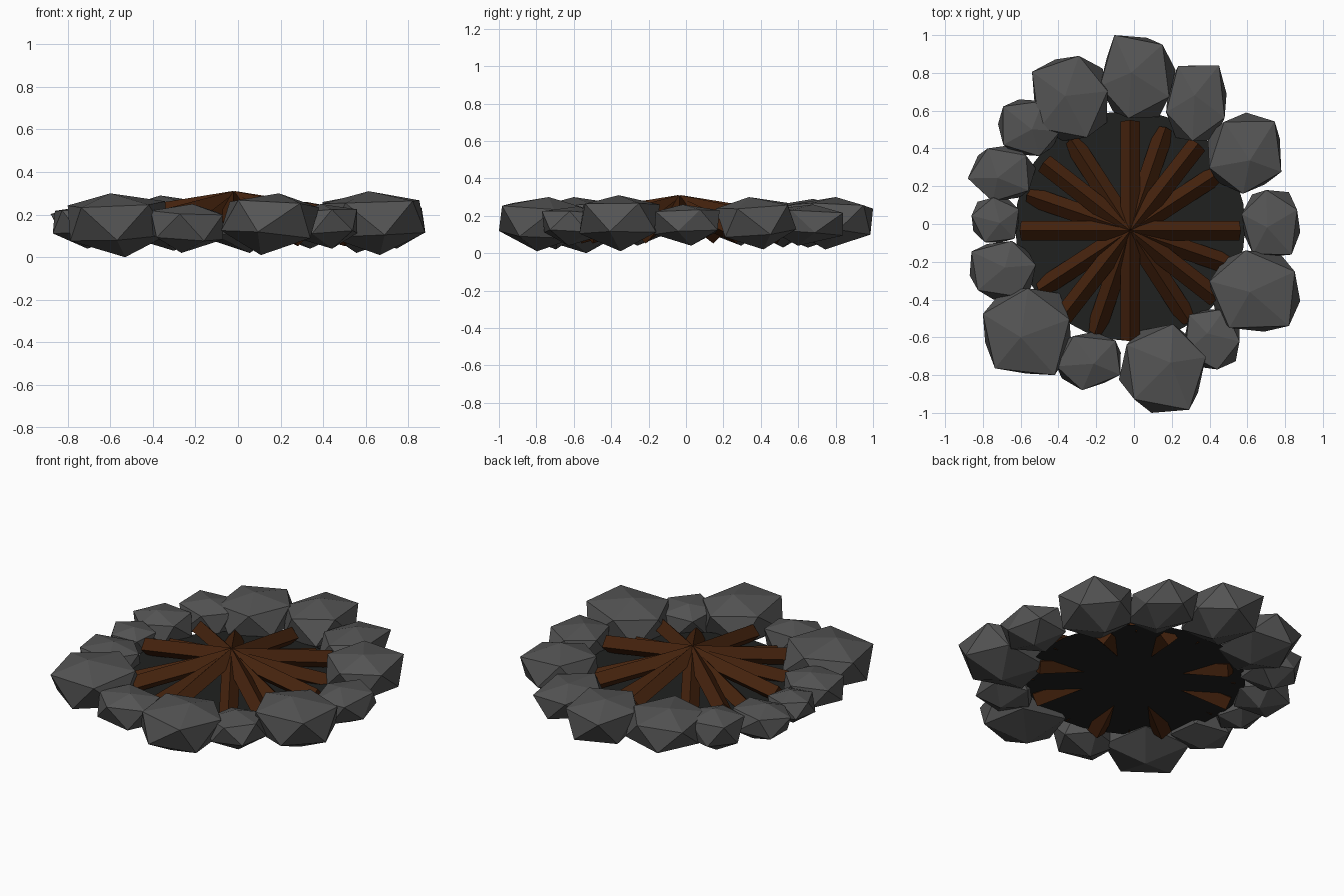
import bpy, bmesh, math, random
from mathutils import Matrix, Vector

if "Cube" in bpy.data.objects:
    bpy.data.objects.remove(bpy.data.objects["Cube"])

random.seed(4)


def material(name, rgb):
    m = bpy.data.materials.new(name)
    m.diffuse_color = (*rgb, 1)
    m.use_nodes = True
    m.node_tree.nodes["Principled BSDF"].inputs["Base Color"].default_value = m.diffuse_color
    return m


STONE = material("stone_grey", (0.09, 0.09, 0.09))
WOOD = material("burnt_wood", (0.058, 0.016, 0.004))
ASH = material("ash", (0.014, 0.015, 0.014))


def add_object(name, bm, mat):
    me = bpy.data.meshes.new(name)
    bm.to_mesh(me)
    bm.free()
    me.materials.append(mat)
    ob = bpy.data.objects.new(name, me)
    bpy.context.collection.objects.link(ob)
    return ob


def stone(name, x0, x1, y0, y1, z0, z1, angle):
    """Blocky icosahedron with a flattened top, fitted to a box,
    its sharpest corner facing angle."""
    bm = bmesh.new()
    bmesh.ops.create_icosphere(bm, subdivisions=1, radius=1)
    ring = max(bm.verts, key=lambda v: v.co.x)
    turn = math.radians(angle) - math.atan2(ring.co.y, ring.co.x)
    tilt = Matrix.Rotation(random.uniform(-.15, .15), 4, 'X') @ \
        Matrix.Rotation(random.uniform(-.15, .15), 4, 'Y')
    bm.transform(tilt @ Matrix.Rotation(turn, 4, 'Z'))
    corner = Vector((math.cos(math.radians(angle)), math.sin(math.radians(angle)), 0))
    for v in bm.verts:
        grow = 1.1 if v.co.dot(corner) > .8 else 1.0
        for i in (0, 1):
            c = v.co[i]
            v.co[i] = math.copysign(abs(c) ** .85, c) * grow
    for i, (a, b) in enumerate(((x0, x1), (y0, y1), (z0, z1))):
        lo = min(v.co[i] for v in bm.verts)
        hi = max(v.co[i] for v in bm.verts)
        for v in bm.verts:
            t = (v.co[i] - lo) / (hi - lo)
            if i == 2:
                t += .75 * t * t * (1 - t)
            v.co[i] = a + t * (b - a)
    add_object(name, bm, STONE)


# ring of stones: x range, y range, z range, corner angle
STONES = [
    (-.18, .22, .56, 1.0, .02, .30, 118),
    (-.54, -.14, .44, .89, .03, .29, 150),
    (.17, .49, .44, .84, .04, .26, 50),
    (.39, .78, .16, .59, .02, .30, 50),
    (.57, .88, -.17, .18, .04, .26, -50),
    (.40, .88, -.57, -.14, .01, .31, -47),
    (.27, .56, -.77, -.45, .04, .25, -80),
    (-.08, .38, -1.0, -.53, .01, .30, -62),
    (-.41, -.07, -.88, -.57, .02, .25, -100),
    (-.80, -.33, -.80, -.34, .00, .30, -57),
    (-.87, -.52, -.40, -.09, .04, .25, 150),
    (-.86, -.61, -.10, .14, .06, .24, 170),
    (-.88, -.52, .12, .42, .04, .25, 185),
    (-.72, -.39, .36, .66, .03, .27, 140),
]
for n, s in enumerate(STONES):
    stone(f"stone_{n + 1}", *s)

# square logs on edge, leaning out from the middle, four per quarter turn;
# every other one lies steeper and sinks into the ash
CENTRE = Vector((-.02, -.035, 0))
LENGTH, HALF = .585, .052
for quarter in range(4):
    for k in range(4):
        slope, height = ((.16, .259), (.25, .247))[k % 2]
        bm = bmesh.new()
        bmesh.ops.create_cone(bm, cap_ends=True, segments=4, radius1=HALF,
                              radius2=HALF, depth=LENGTH)
        bm.transform(Matrix.Translation((LENGTH / 2, 0, 0)) @
                     Matrix.Rotation(math.pi / 2, 4, 'Y'))
        lean = Matrix.Rotation(slope, 4, 'Y')
        spin = Matrix.Rotation(math.radians(-90 * quarter - 19 * k), 4, 'Z')
        place = Matrix.Translation(CENTRE + Vector((0, 0, height)))
        bm.transform(place @ spin @ lean)
        add_object(f"log_{quarter * 4 + k + 1}", bm, WOOD)

# flat ash bed under the logs
bm = bmesh.new()
bmesh.ops.create_circle(bm, cap_ends=True, segments=32, radius=.61)
bm.transform(Matrix.Translation((-.02, -.01, .12)))
add_object("ash_bed", bm, ASH)
